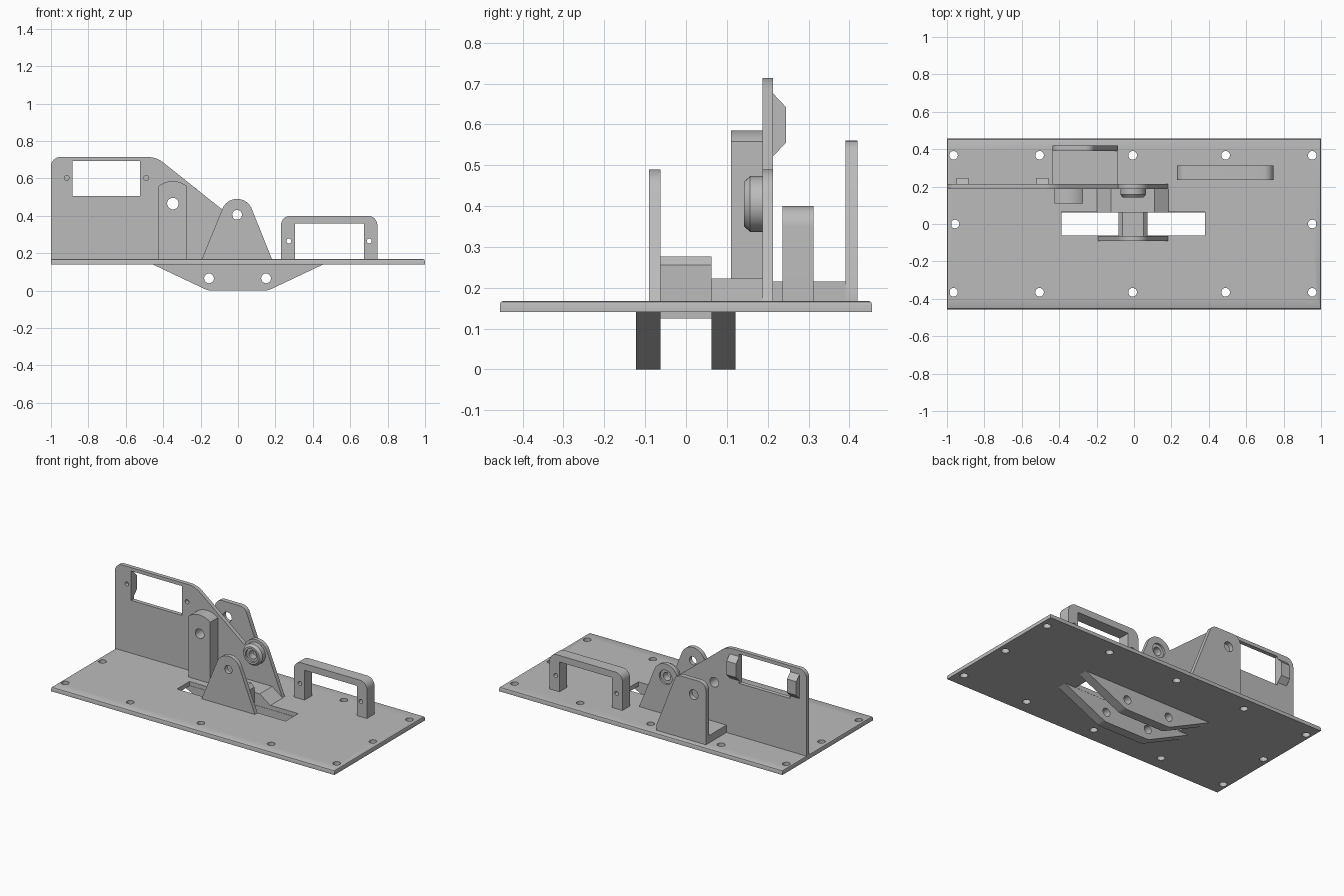
import bpy, bmesh, math
from mathutils import Matrix, Vector

if "Cube" in bpy.data.objects:
    bpy.data.objects.remove(bpy.data.objects["Cube"])

grey = bpy.data.materials.new("light_grey")
grey.diffuse_color = (0.5, 0.5, 0.5, 1)
grey.use_nodes = True
grey.node_tree.nodes["Principled BSDF"].inputs["Base Color"].default_value = grey.diffuse_color

ROT = {"X": Matrix.Rotation(math.pi / 2, 4, "Z") @ Matrix.Rotation(math.pi / 2, 4, "X"),
       "Y": Matrix.Rotation(math.pi / 2, 4, "X"),
       "Z": Matrix.Identity(4)}


def finish(name, mesh):
    mesh.materials.clear()
    mesh.materials.append(grey)
    ob = bpy.data.objects.new(name, mesh)
    bpy.context.collection.objects.link(ob)
    bpy.ops.object.select_all(action="DESELECT")
    ob.select_set(True)
    bpy.context.view_layer.objects.active = ob
    bpy.ops.object.shade_smooth_by_angle(angle=math.radians(30))
    return ob


def arc(cx, cy, r, a0, a1, n):
    return [(cx + r * math.cos(math.radians(a0 + (a1 - a0) * i / n)),
             cy + r * math.sin(math.radians(a0 + (a1 - a0) * i / n))) for i in range(n + 1)]


def circle(cx, cy, r):
    return arc(cx, cy, r, 0, 345, 23)


def rounded(points):
    """Polygon whose points may carry a third value, the corner radius."""
    out = []
    for i, p in enumerate(points):
        if len(p) == 2:
            out.append(p)
            continue
        c = Vector(p[:2])
        a = (Vector(points[i - 1][:2]) - c).normalized()
        b = (Vector(points[(i + 1) % len(points)][:2]) - c).normalized()
        half = a.angle(b) / 2
        mid = c + (a + b).normalized() * p[2] / math.sin(half)
        s, e = (c + d * p[2] / math.tan(half) - mid for d in (a, b))
        turn = math.atan2(s.x * e.y - s.y * e.x, s.dot(e))
        out += [tuple(mid + Matrix.Rotation(turn * k / 8, 2) @ s) for k in range(9)]
    return out


def rect(x0, x1, y0, y1):
    return [(x0, y0), (x1, y0), (x1, y1), (x0, y1)]


def extrude(name, loops, lo, hi, axis="Y", bevel_long=0):
    """Fill an outline with holes and extrude it from lo to hi along an axis."""
    cu = bpy.data.curves.new(name, "CURVE")
    cu.dimensions, cu.fill_mode, cu.extrude = "2D", "BOTH", (hi - lo) / 2
    for loop in loops:
        sp = cu.splines.new("POLY")
        sp.points.add(len(loop) - 1)
        for pt, co in zip(sp.points, loop):
            pt.co = (co[0], co[1], 0, 1)
        sp.use_cyclic_u = True
    tmp = bpy.data.objects.new("tmp", cu)
    bpy.context.collection.objects.link(tmp)
    dg = bpy.context.evaluated_depsgraph_get()
    mesh = bpy.data.meshes.new_from_object(tmp.evaluated_get(dg))
    bpy.data.objects.remove(tmp)
    shift = Vector([(lo + hi) / 2 if a == axis else 0 for a in "XYZ"])
    mesh.transform(Matrix.Translation(shift) @ ROT[axis])
    bm = bmesh.new()
    bm.from_mesh(mesh)
    bmesh.ops.remove_doubles(bm, verts=bm.verts, dist=1e-5)
    bmesh.ops.recalc_face_normals(bm, faces=bm.faces)
    if bevel_long:
        ymax = max(v.co.y for v in bm.verts)
        edges = [e for e in bm.edges if all(
            abs(v.co.y) > ymax - 1e-4 and v.co.z > hi - 1e-4 for v in e.verts)]
        bmesh.ops.bevel(bm, geom=edges, offset=bevel_long, segments=2,
                        profile=0.5, affect="EDGES")
    bm.to_mesh(mesh)
    bm.free()
    mesh.name = name
    return finish(name, mesh)


TOP = 0.168
BASE = 0.16   # uprights sink slightly into the base plate
PX, PZ = -0.005, 0.405  # pivot centre

# base plate with slot and screw holes
screws = [(x, y) for x in (-0.965, -0.505, -0.007, 0.49, 0.953) for y in (-0.365, 0.367)]
screws += [(-0.957, 0), (0.953, 0)]
extrude("base_plate", [rect(-1, 1, -0.456, 0.456), rect(-0.387, 0.38, -0.062, 0.064)]
        + [circle(x, y, 0.023) for x, y in screws], 0.14, TOP, "Z", 0.01)

# ribs under the plate
rib = rounded([(-0.46, 0.142), (-0.16, 0, 0.08), (0.16, 0, 0.08), (0.46, 0.142)])
for name, y0, y1 in (("front_rib", -0.123, -0.063), ("rear_rib", 0.062, 0.121)):
    extrude(name, [rib, circle(-0.155, 0.065, 0.026), circle(0.15, 0.065, 0.026)], y0, y1)

# front pivot lug
extrude("front_lug", [[(-0.197, BASE), (0.185, BASE)] + arc(PX, PZ, 0.085, 18, 162, 16),
                      circle(PX, PZ, 0.026)], -0.09, -0.063)

# crossbar between the lugs and foot of the rear lug
extrude("crossbar", [[(-0.083, 0.125), (0.072, 0.125), (0.072, 0.255), (0.05, 0.277),
                      (-0.061, 0.277), (-0.083, 0.255)]], -0.064, 0.063)
extrude("lug_foot", [[(-0.197, BASE), (0.185, BASE), (0.185, TOP), (0.11, 0.222),
                      (-0.122, 0.222), (-0.197, TOP)]], 0.062, 0.188)

# tall side plate with window, ending in the rear lug
side = rounded([(-1, BASE), (-1, 0.714, 0.05), (-0.436, 0.714, 0.13), (-0.085, 0.434)])
side += arc(PX, PZ, 0.085, 158, 18, 16) + [(0.185, BASE)]
extrude("side_plate", [side, rect(-0.885, -0.525, 0.505, 0.692),
                       circle(-0.916, 0.602, 0.013), circle(-0.491, 0.602, 0.013),
                       circle(-0.348, 0.465, 0.031), circle(PX, PZ, 0.045)], 0.187, 0.213)

# chamfered mounting pads behind the window
for name, x0, x1 in (("left_pad", -0.95, -0.885), ("right_pad", -0.525, -0.458)):
    extrude(name, [[(0.21, 0.522), (0.213, 0.522), (0.245, 0.555), (0.245, 0.642),
                    (0.213, 0.676), (0.21, 0.676)]], x0, x1, "X")

# pivot boss, turned around the pivot axis
bm = bmesh.new()
prof = [(0.026, 0.2), (0.046, 0.2), (0.046, 0.187), (0.068, 0.187), (0.068, 0.157),
        (0.055, 0.142), (0.042, 0.142), (0.042, 0.155), (0.026, 0.155)]
ring = [bm.verts.new((PX + r, y, PZ)) for r, y in prof]
loop = [bm.edges.new((ring[i], ring[(i + 1) % len(ring)])) for i in range(len(ring))]
bmesh.ops.spin(bm, geom=loop, cent=(PX, 0, PZ), axis=(0, 1, 0),
               angle=2 * math.pi, steps=32)
bmesh.ops.remove_doubles(bm, verts=bm.verts, dist=1e-5)
bmesh.ops.recalc_face_normals(bm, faces=bm.faces)
boss = bpy.data.meshes.new("pivot_boss")
bm.to_mesh(boss)
bm.free()
finish("pivot_boss", boss)

# round-topped post in front of the side plate
post = [(-0.425, BASE), (-0.273, BASE)] + arc(-0.349, 0.465, 0.12, 50.7, 129.3, 12)
extrude("post", [post, circle(-0.348, 0.465, 0.031)], 0.11, 0.188)

# rear bracket: upright plate and foot
extrude("rear_bracket", [rounded([(-0.435, BASE), (-0.435, 0.56, 0.05),
                                  (-0.225, 0.56, 0.05), (-0.085, 0.2), (-0.085, BASE)]),
                         circle(-0.348, 0.465, 0.031)], 0.39, 0.42)
extrude("bracket_foot", [rect(-0.435, -0.085, BASE, 0.215)], 0.212, 0.392)

# arched handle on the right
extrude("handle", [rounded([(0.23, BASE), (0.23, 0.4, 0.05), (0.745, 0.4, 0.05),
                            (0.745, BASE), (0.675, BASE), (0.675, 0.358),
                            (0.305, 0.358), (0.305, BASE)]),
                   circle(0.272, 0.265, 0.013), circle(0.702, 0.265, 0.013)], 0.236, 0.312)
